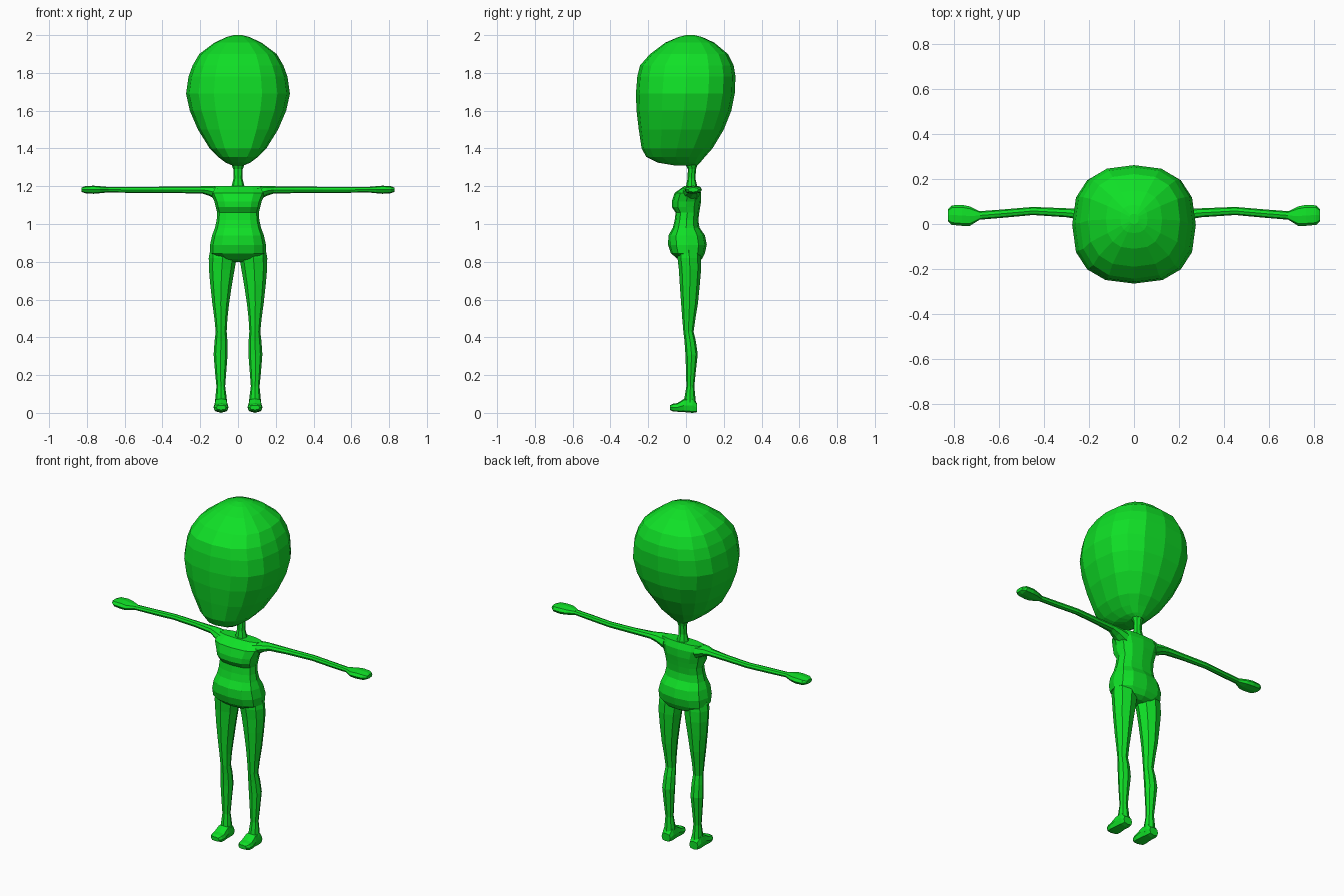
import bpy, bmesh, math
from mathutils import Vector

green = bpy.data.materials.new("bright green")
green.diffuse_color = (0.005, 0.75, 0.02, 1)


def loft(name, axis, rings, sides=8, power=2.0, mirror=False, turn=0.0):
    """Skin rings (position, u_min, u_max, v_min, v_max) strung along an axis.
    u, v are x,y for axis z;  y,z for axis x;  x,z for axis y."""
    bm = bmesh.new()
    loops = []
    for p, u0, u1, v0, v1 in rings:
        loop = []
        for i in range(sides):
            a = 2 * math.pi * (i + turn) / sides
            c, s = math.cos(a), math.sin(a)
            u = (u0 + u1) / 2 + (u1 - u0) / 2 * math.copysign(abs(c) ** (2 / power), c)
            v = (v0 + v1) / 2 + (v1 - v0) / 2 * math.copysign(abs(s) ** (2 / power), s)
            co = {"x": (p, u, v), "y": (u, p, v), "z": (u, v, p)}[axis]
            loop.append(bm.verts.new(Vector(co)))
        loops.append(loop)
    for a, b in zip(loops, loops[1:]):
        for i in range(sides):
            j = (i + 1) % sides
            bm.faces.new((a[i], a[j], b[j], b[i]))
    bm.faces.new(loops[0])
    bm.faces.new(loops[-1])
    bmesh.ops.recalc_face_normals(bm, faces=bm.faces)
    mesh = bpy.data.meshes.new(name)
    bm.to_mesh(mesh)
    bm.free()
    mesh.materials.append(green)
    ob = bpy.data.objects.new(name, mesh)
    bpy.context.collection.objects.link(ob)
    if mirror:
        ob.modifiers.new("mirror", "MIRROR").use_mirror_merge = False
    return ob


def centred(rows):
    """Rows of (z, half width, front y, back y), symmetric in x."""
    return [(z, -w, w, f, b) for z, w, f, b in rows]


# Large egg-shaped head, chin pushed forward
loft("head", "z", centred([
    (1.31, 0.03, -0.06, 0.06), (1.325, 0.065, -0.15, 0.075),
    (1.355, 0.105, -0.21, 0.10), (1.40, 0.15, -0.235, 0.14),
    (1.50, 0.212, -0.25, 0.20), (1.60, 0.255, -0.262, 0.24),
    (1.69, 0.275, -0.265, 0.258), (1.78, 0.262, -0.258, 0.262),
    (1.84, 0.24, -0.243, 0.252), (1.90, 0.205, -0.19, 0.222),
    (1.96, 0.125, -0.11, 0.15), (1.99, 0.06, -0.04, 0.085),
    (2.0, 0.02, 0.0, 0.045)]), sides=16, power=2.5)

# Thin neck flaring into the head and the shoulders
loft("neck", "z", centred([
    (1.17, 0.05, -0.01, 0.07), (1.20, 0.034, 0.0, 0.06),
    (1.24, 0.024, 0.008, 0.05), (1.29, 0.025, 0.01, 0.053),
    (1.33, 0.04, -0.01, 0.065)]))

# Torso with chest, waist, belly and hips
loft("torso", "z", centred([
    (1.20, 0.13, -0.01, 0.065), (1.165, 0.145, -0.06, 0.08),
    (1.12, 0.125, -0.075, 0.08), (1.09, 0.118, -0.075, 0.075),
    (1.06, 0.11, -0.055, 0.07), (1.02, 0.113, -0.06, 0.065),
    (0.98, 0.122, -0.07, 0.072), (0.94, 0.137, -0.093, 0.10),
    (0.89, 0.148, -0.095, 0.11), (0.845, 0.148, -0.08, 0.10),
    (0.815, 0.10, -0.045, 0.085), (0.80, 0.04, -0.01, 0.06)]),
    sides=12, power=2.5)

# Legs with knee and calf
loft("legs", "z", [
    (0.90, 0.02, 0.14, -0.04, 0.07), (0.82, 0.008, 0.155, -0.045, 0.08),
    (0.76, 0.018, 0.154, -0.038, 0.08), (0.68, 0.032, 0.147, -0.033, 0.073),
    (0.58, 0.047, 0.136, -0.026, 0.063), (0.50, 0.056, 0.125, -0.02, 0.05),
    (0.43, 0.06, 0.118, -0.014, 0.04), (0.38, 0.056, 0.124, -0.008, 0.052),
    (0.31, 0.055, 0.129, -0.003, 0.062), (0.22, 0.062, 0.122, 0.0, 0.052),
    (0.14, 0.068, 0.114, 0.002, 0.044), (0.08, 0.06, 0.12, -0.008, 0.05),
    (0.03, 0.056, 0.124, -0.015, 0.055)], mirror=True)

# Feet with low toes
loft("feet", "y", [
    (0.058, 0.062, 0.118, 0.004, 0.05), (0.035, 0.056, 0.124, 0.0, 0.08),
    (-0.01, 0.054, 0.126, 0.004, 0.075), (-0.045, 0.05, 0.13, 0.006, 0.052),
    (-0.07, 0.052, 0.128, 0.008, 0.048), (-0.086, 0.064, 0.114, 0.016, 0.04)],
    power=3.2, mirror=True)

# Slender outstretched arms
loft("arms", "x", [
    (0.10, -0.03, 0.075, 1.12, 1.20), (0.15, -0.01, 0.07, 1.148, 1.202),
    (0.19, 0.012, 0.068, 1.162, 1.20), (0.30, 0.03, 0.07, 1.163, 1.198),
    (0.45, 0.04, 0.076, 1.164, 1.197), (0.58, 0.028, 0.065, 1.165, 1.197),
    (0.70, 0.018, 0.056, 1.168, 1.196)], mirror=True)

# Mitten hands
loft("hands", "x", [
    (0.685, 0.02, 0.056, 1.168, 1.196), (0.73, -0.008, 0.078, 1.163, 1.2),
    (0.765, -0.008, 0.085, 1.16, 1.203), (0.81, -0.004, 0.083, 1.163, 1.2),
    (0.828, 0.012, 0.065, 1.17, 1.193)], power=2.6, mirror=True)
